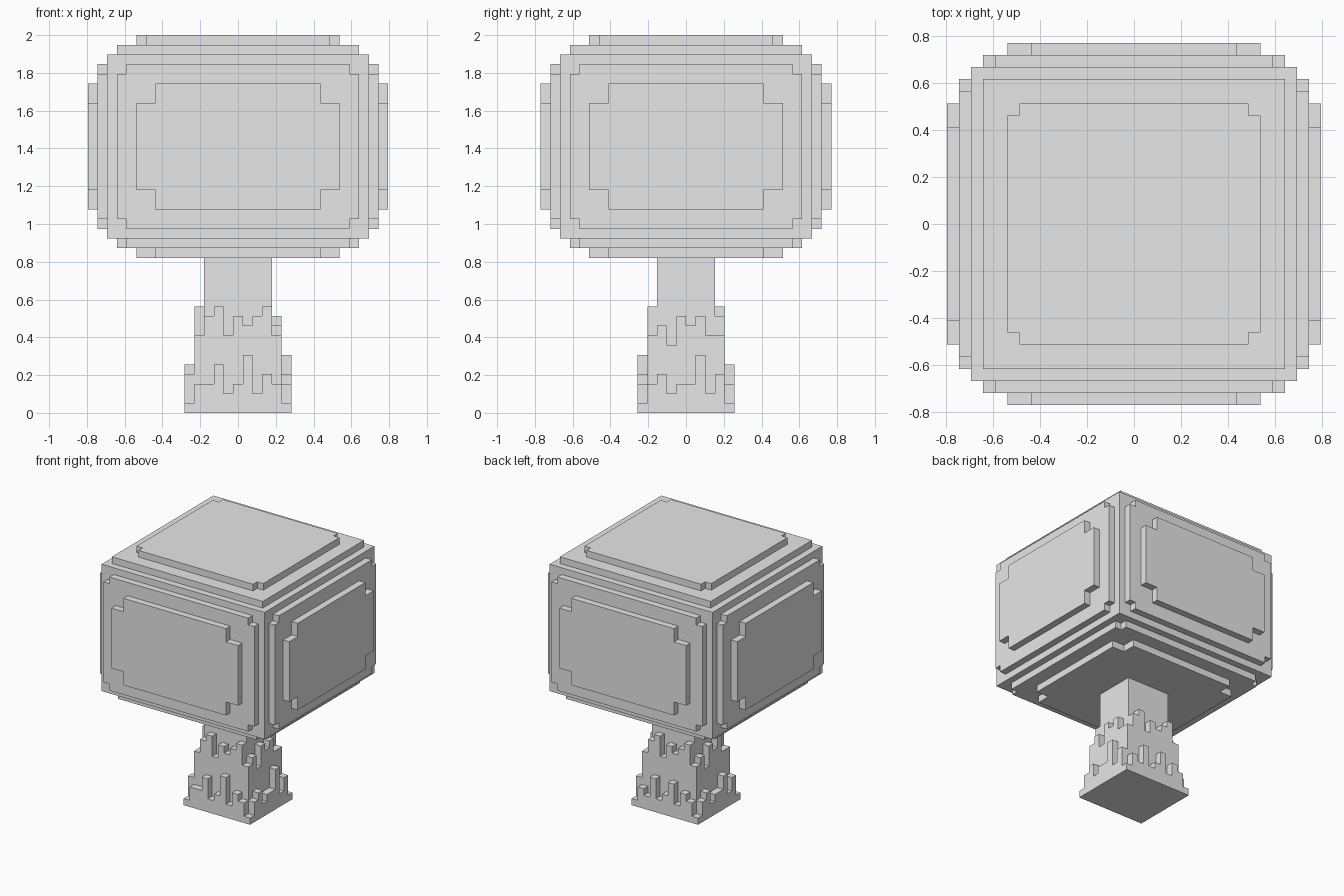
import bpy
import bmesh

VOXEL = 2 / 39  # everything sits on a grid of small cubes

if "Cube" in bpy.data.objects:
    bpy.data.objects.remove(bpy.data.objects["Cube"], do_unlink=True)

grey = bpy.data.materials.new("plain_grey")
grey.use_nodes = True
grey.diffuse_color = (0.8, 0.8, 0.8, 1)
grey.node_tree.nodes["Principled BSDF"].inputs["Base Color"].default_value = (0.8, 0.8, 0.8, 1)


def extrude(name, outline, axis, start, end):
    """Extrude a flat outline along an axis, in grid units."""
    place = {"x": lambda u, v, w: (w, u, v),
             "y": lambda u, v, w: (u, w, v),
             "z": lambda u, v, w: (u, v, w)}[axis]
    bm = bmesh.new()
    rings = [[bm.verts.new([c * VOXEL for c in place(u, v, w)]) for u, v in outline]
             for w in (start, end)]
    for ring in rings:
        bm.faces.new(ring)
    count = len(outline)
    for i in range(count):
        j = (i + 1) % count
        bm.faces.new((rings[0][i], rings[0][j], rings[1][j], rings[1][i]))
    bmesh.ops.recalc_face_normals(bm, faces=bm.faces)
    mesh = bpy.data.meshes.new(name)
    bm.to_mesh(mesh)
    bm.free()
    mesh.materials.append(grey)
    obj = bpy.data.objects.new(name, mesh)
    bpy.context.collection.objects.link(obj)
    return obj


def panel(half_u, low, high, notch=0):
    """Rectangle with square notches cut from its corners."""
    if not notch:
        return [(-half_u, low), (half_u, low), (half_u, high), (-half_u, high)]
    u, n = half_u, notch
    right = [(u - n, low), (u - n, low + n), (u, low + n),
             (u, high - n), (u - n, high - n), (u - n, high)]
    return right + [(-a, b) for a, b in reversed(right)]


def jagged(heights, start):
    """Outline standing on the ground with one column per height."""
    points = []
    for i, h in enumerate(heights):
        for p in ((start + i, h), (start + i + 1, h)):
            if len(points) > 1 and points[-1][1] == points[-2][1] == h:
                points.pop()
            if not points or points[-1] != p:
                points.append(p)
    return points + [(start + len(heights), 0), (start, 0)]


# Crown: central block
extrude("crown_core", panel(13.5, -13, 13), "z", 18, 37)

# Crown: two stepped plates on each side
for axis, wide, face in (("y", 0.5, 13), ("x", 0, 13.5)):
    for sign, side in ((-1, "low"), (1, "high")):
        inner = panel(12 + wide, 19, 36, 1)
        outer = panel(10 + wide, 21, 34, 2)
        extrude(f"crown_{axis}_{side}_inner_plate", inner, axis, sign * face, sign * (face + 1))
        extrude(f"crown_{axis}_{side}_outer_plate", outer, axis, sign * (face + 1), sign * (face + 2))

# Crown: stepped plates above and below
extrude("crown_top_inner_plate", panel(12.5, -12, 12), "z", 37, 38)
extrude("crown_top_outer_plate", panel(10.5, -10, 10, 1), "z", 38, 39)
extrude("crown_bottom_inner_plate", panel(12.5, -12, 12, 1), "z", 17, 18)
extrude("crown_bottom_outer_plate", panel(10.5, -10, 10, 2), "z", 16, 17)

# Trunk: plain square post
extrude("trunk_core", panel(3.5, -3, 3), "z", 0, 16)


def bark_ring(name, half_x, half_y, front, back, right, left):
    """One layer of jagged bark wrapped round the trunk."""
    extrude(name + "_front", jagged(front, -half_x), "y", -half_y, -half_y + 1)
    extrude(name + "_back", jagged(back, -half_x), "y", half_y - 1, half_y)
    extrude(name + "_plus_x", jagged(right, -half_y + 1), "x", half_x - 1, half_x)
    extrude(name + "_minus_x", jagged(left, -half_y + 1), "x", -half_x, -half_x + 1)


# Trunk: upper bark and the wider root layer
bark_ring("upper_bark", 4.5, 4,
          front=[8, 10, 11, 8, 10, 9, 10, 11, 8],
          back=[8, 11, 10, 9, 10, 8, 11, 10, 8],
          right=[9, 7, 10, 9, 10, 8],
          left=[8, 11, 9, 10, 7, 9])
bark_ring("root_bark", 5.5, 5,
          front=[1, 3, 3, 5, 2, 3, 6, 2, 4, 3, 1],
          back=[1, 3, 4, 2, 5, 3, 2, 5, 2, 3, 1],
          right=[3, 4, 2, 3, 3, 6, 2, 4],
          left=[4, 2, 5, 3, 3, 2, 4, 3])
